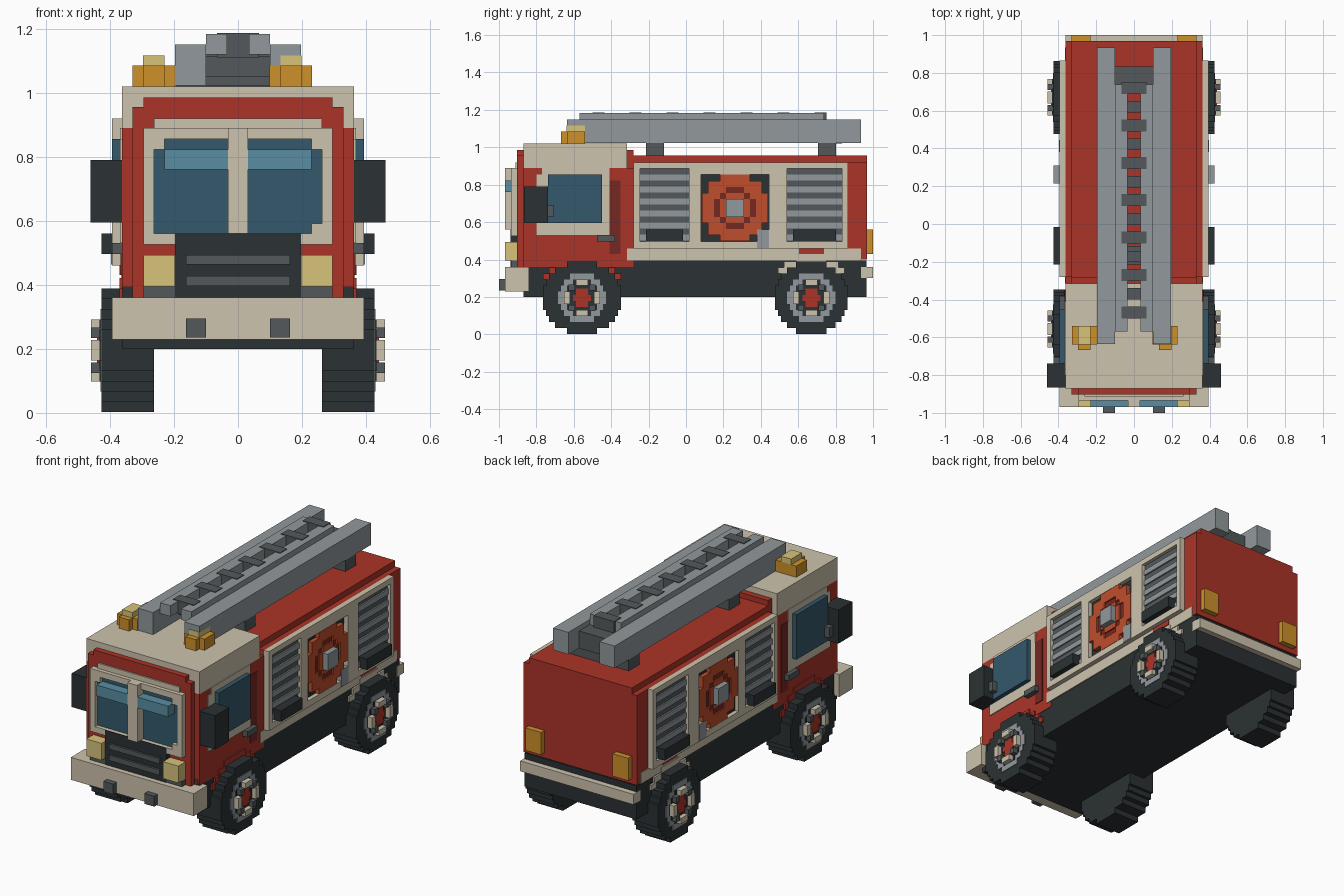
import bpy, bmesh, math

if "Cube" in bpy.data.objects:
    bpy.data.objects.remove(bpy.data.objects["Cube"])

V = 2 / 62  # voxel size


def colour(name, hexa):
    m = bpy.data.materials.new(name)
    lin = [((int(hexa[i:i + 2], 16) / 255 + 0.055) / 1.055) ** 2.4 for i in (0, 2, 4)]
    m.diffuse_color = (*lin, 1)
    m.use_nodes = True
    m.node_tree.nodes["Principled BSDF"].inputs["Base Color"].default_value = m.diffuse_color
    return m


RED, DRED = colour("red", "AB3428"), colour("dark_red", "752822")
BEIGE, BLACK = colour("beige", "CEC4AE"), colour("black", "2B3133")
GREY, LIGHT = colour("dark_grey", "53595B"), colour("light_grey", "91999C")
BLUE, SKY = colour("glass", "34586C"), colour("glass_light", "5A8DA2")
AMBER, YELLOW = colour("amber", "CE912B"), colour("yellow", "D8C47A")
ORANGE = colour("orange", "C04E2D")


def finish(name, bm, mat):
    bmesh.ops.recalc_face_normals(bm, faces=bm.faces)
    me = bpy.data.meshes.new(name)
    bm.to_mesh(me)
    bm.free()
    me.materials.append(mat)
    ob = bpy.data.objects.new(name, me)
    bpy.context.collection.objects.link(ob)


def boxes(name, mat, *bs, mirror=False):
    """Each box is x0, x1, y0, y1, z0, z1; mirror repeats it on -x."""
    bm = bmesh.new()
    if mirror:
        bs = list(bs) + [(-b[1], -b[0], *b[2:]) for b in bs]
    for x0, x1, y0, y1, z0, z1 in bs:
        vs = bmesh.ops.create_cube(bm, size=1)["verts"]
        for v in vs:
            v.co = (x1 if v.co.x > 0 else x0, y1 if v.co.y > 0 else y0, z1 if v.co.z > 0 else z0)
    finish(name, bm, mat)


def disc(name, mat, x0, x1, cy, cz, rows, ry, start=0):
    """Stepped disc extruded along x on both sides; rows tall, ry voxels half-width."""
    pts = []
    for k in range(start, rows):
        t = (k + 0.5 - rows / 2) / (rows / 2)
        w = max(1, round(2 * ry * math.sqrt(1 - t * t)) / 2) * V
        for kk in (k, k + 1):
            p = (w, cz + (kk - rows / 2) * V)
            if not pts or p != pts[-1]:
                pts.append(p)
    outline = [(cy + w, z) for w, z in pts] + [(cy - w, z) for w, z in reversed(pts)]
    bm = bmesh.new()
    for s in (1, -1):
        f = bm.faces.new([bm.verts.new((s * x0, y, z)) for y, z in outline])
        ext = bmesh.ops.extrude_face_region(bm, geom=[f])["geom"]
        for g in ext:
            if isinstance(g, bmesh.types.BMVert):
                g.co.x = s * x1
        if f.is_valid and not any(len(e.link_faces) == 1 for e in f.edges):
            pass
        elif not f.is_valid or f not in bm.faces:
            bm.faces.new([v for v in f.verts])
    finish(name, bm, mat)


# chassis, sill and bumpers
boxes("chassis", BLACK, (-.36, .36, -.87, .966, .2, .395))
boxes("sill", BEIGE, (-.366, .366, -.315, .935, .395, .46))
boxes("front_bumper", BEIGE, (-.394, .394, -.968, -.84, .23, .36))
boxes("tow_hooks", GREY, (.1, .163, -1, -.968, .235, .295), mirror=True)
boxes("rear_bumper", BEIGE, (-.363, .363, .936, 1, .3, .36))
boxes("rear_lights", AMBER, (.23, .33, .936, 1, .43, .56), mirror=True)

# cab
boxes("cab", RED, (-.363, .363, -.87, -.28, .36, .89), (-.33, .33, -.315, -.28, .89, .985))
boxes("cab_front", RED, (-.33, .33, -.903, -.87, .36, .955), (-.295, .295, -.903, -.87, .955, .985))
boxes("cab_roof", BEIGE, (-.363, .363, -.87, -.315, .89, 1.02))

# windscreen: glass, frame, pillar and reflections
boxes("windscreen", BLUE, (-.263, .263, -.912, -.9, .56, .855))
boxes("windscreen_frame", BEIGE, (-.263, .263, -.912, -.9, .89, .92),
      (-.295, .295, -.935, -.9, .855, .89), (-.295, .295, -.935, -.9, .526, .56),
      (-.295, -.263, -.935, -.9, .56, .855), (.263, .295, -.935, -.9, .56, .855),
      (-.263, -.23, -.935, -.9, .823, .855), (.23, .263, -.935, -.9, .823, .855),
      (.23, .263, -.935, -.9, .56, .592), (-.032, .032, -.968, -.9, .56, .89))
boxes("windscreen_visors", SKY, (.032, .23, -.968, -.91, .76, .823), mirror=True)

# grille and headlights
boxes("grille", BLACK, (-.197, .197, -.938, -.9, .36, .56))
boxes("grille_bars", GREY, (-.163, .163, -.95, -.938, .397, .428), (-.163, .163, -.95, -.938, .463, .493))
boxes("headlights", YELLOW, (.197, .295, -.968, -.9, .395, .493), mirror=True)
boxes("headlight_bases", GREY, (.197, .295, -.935, -.9, .36, .395), mirror=True)

# doors
boxes("door_panels", BEIGE, (.36, .368, -.80, -.41, .53, .855), (.36, .368, -.77, -.41, .855, .89), mirror=True)
boxes("door_windows", BLUE, (.36, .394, -.738, -.45, .595, .855), mirror=True)
boxes("door_pillars", DRED, (.36, .367, -.41, -.35, .43, .823), mirror=True)
boxes("door_handles", GREY, (.36, .394, -.475, -.38, .497, .53), mirror=True)
boxes("mirrors", BLACK, (.363, .46, -.866, -.738, .595, .79), mirror=True)
boxes("mirror_arms", GREY, (.363, .426, -.738, -.705, .63, .69), mirror=True)

# body
boxes("body", RED, (-.363, .363, -.28, .968, .40, .92), (-.33, .33, -.28, .968, .92, .955))
boxes("side_recess", BLACK, (.36, .37, -.26, .85, .48, .9), mirror=True)
boxes("side_frame", BEIGE, (.363, .394, -.28, .866, .888, .92), (.363, .394, -.28, .866, .46, .497),
      *[(.363, .394, a, b, .497, .888) for a, b in
        ((-.28, -.246), (.016, .08), (.444, .54), (.834, .866))],
      (.363, .394, .08, .444, .855, .888), mirror=True)
boxes("rear_arch_patch", RED, (.36, .37, .604, .738, .43, .46), mirror=True)

# louvres with handles below
slats = [(.363, .382, a, b, .888 - (2 * i + 2) * V, .888 - (2 * i + 1) * V)
         for i in range(6) for a, b in ((-.246, .016), (.54, .834))]
boxes("louvre_slats", LIGHT, *slats, mirror=True)
boxes("louvre_backs", GREY, (.363, .374, -.246, .016, .497, .888),
      (.363, .374, .54, .834, .497, .888), mirror=True)
boxes("louvre_handles", BLACK, (.363, .426, -.214, -.016, .497, .56),
      (.363, .426, .572, .802, .497, .56), mirror=True)

# round hose reel on each side
cells = {"o": [], "d": []}
for i in range(-5, 6):
    for j in range(-5, 6):
        r = math.hypot(i, j)
        if r < 5.8:
            y, z = .262 + i * V, .676 + j * V
            ring = 2.8 <= r < 3.2
            cells["d" if ring else "o"].append(
                (.365, .386 if ring else .394, y - V / 2, y + V / 2, z - V / 2, z + V / 2))
boxes("reel_disc", ORANGE, *cells["o"], mirror=True)
boxes("reel_ring", DRED, *cells["d"], mirror=True)
boxes("reel_hub", LIGHT, (.365, .426, .214, .31, .628, .724), mirror=True)
boxes("reel_nozzle", LIGHT, (.365, .397, .38, .444, .463, .56), mirror=True)

# wheels with arches
for end, cy, ry, arch, start in (("front", -.556, 6.5, RED, 10), ("rear", .67, 6, BEIGE, 11)):
    cz = 6 * V + .002
    disc(end + "_arches", arch, .3, .37, cy, cz, 14, ry + 1, start)
    disc(end + "_tyres", BLACK, .263, .426, cy, cz, 12, ry)
    disc(end + "_rims", LIGHT, .42, .430, cy, cz, 8, 4)
    disc(end + "_rim_insets", BLACK, .42, .433, cy, cz, 6, 3)
    disc(end + "_hub_caps", RED, .42, .440, cy, cz, 3, 1.5)
    boxes(end + "_hub_studs", BEIGE,
          *[(.42, .459, cy + s * 2.5 * V - V / 2, cy + s * 2.5 * V + V / 2, cz - V, cz + V) for s in (-1, 1)],
          *[(.42, .459, cy - V, cy + V, cz + s * 2.5 * V - V / 2, cz + s * 2.5 * V + V / 2) for s in (-1, 1)],
          mirror=True)
    boxes(end + "_hub_lugs", GREY,
          *[(.42, .459, cy + s * 1.7 * V - V / 2, cy + s * 1.7 * V + V / 2,
             cz + t * 1.7 * V - V / 2, cz + t * 1.7 * V + V / 2) for s in (-1, 1) for t in (-1, 1)],
          mirror=True)

# roof ladder: outer rails, raised inner rails, rungs, supports
boxes("ladder_rails", LIGHT, (.1, .197, -.635, .935, 1.022, 1.15), mirror=True)
boxes("ladder_inner_rails", LIGHT, (.034, .1, -.57, .738, 1.12, 1.183), mirror=True)
boxes("ladder_rungs", GREY, *[(-.066, .066, -.5 + i * .198, -.436 + i * .198, 1.11, 1.187) for i in range(7)])
boxes("ladder_lower_rungs", GREY, *[(-.1, .1, -.4 + i * .198, -.34 + i * .198, 1.05, 1.115) for i in range(6)])
boxes("ladder_end_bar", GREY, (-.1, .1, .738, .835, 1.02, 1.12))
boxes("ladder_supports", GREY, (-.195, .195, -.214, -.117, .95, 1.022), (-.195, .195, .706, .803, .95, 1.022))

# roof beacons, not symmetrical
for side, cx in (("left", -.263), ("right", .165)):
    boxes(side + "_beacon", AMBER, (cx - .066, cx + .066, -.637, -.54, 1.02, 1.085),
          (cx - .033, cx + .033, -.668, -.637, 1.02, 1.085))
    boxes(side + "_beacon_cap", YELLOW, (cx - .033, cx + .033, -.638, -.54, 1.085, 1.117))
